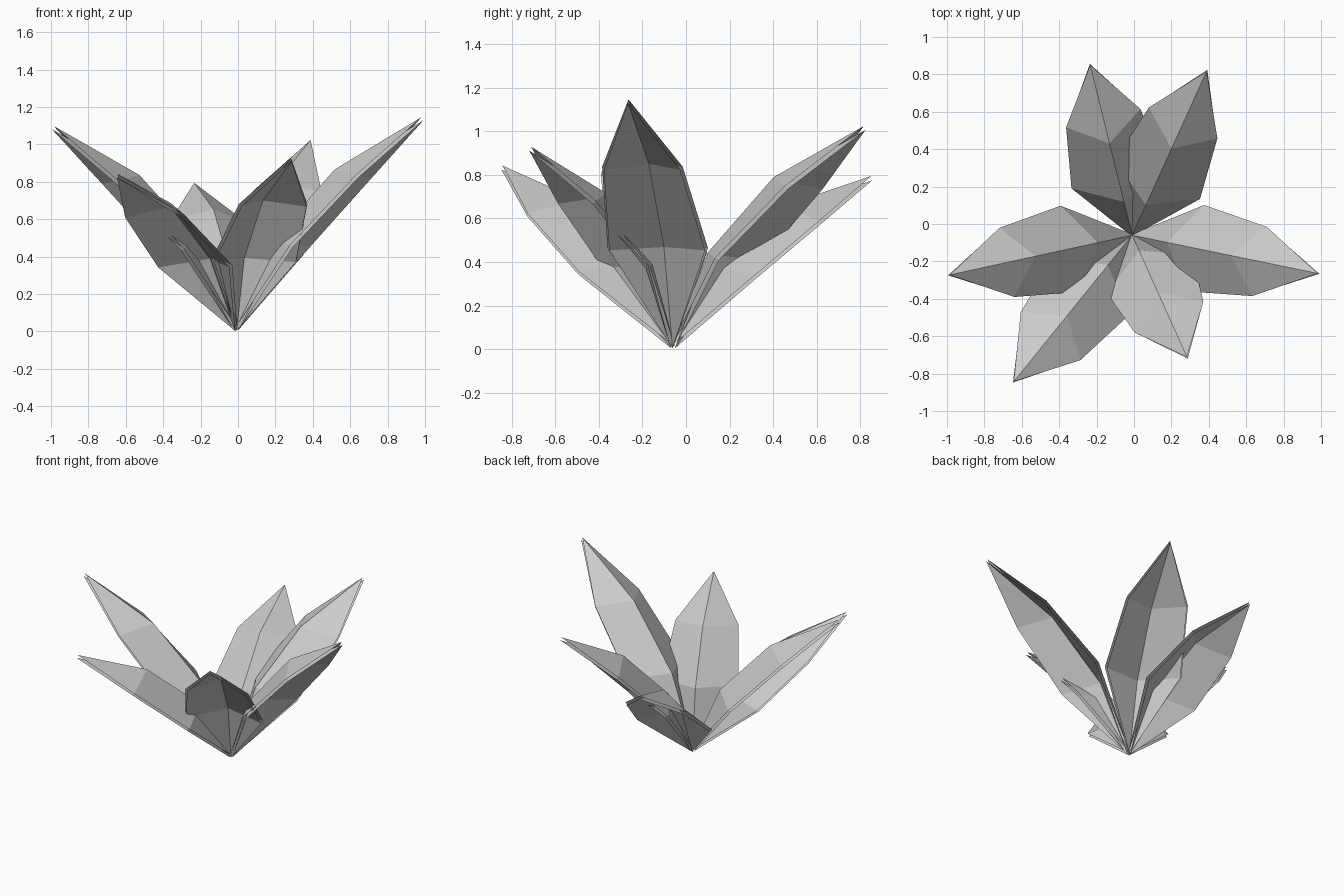
import bpy, bmesh
from mathutils import Vector

if "Cube" in bpy.data.objects:
    bpy.data.objects.remove(bpy.data.objects["Cube"], do_unlink=True)

# One plain grey for the whole plant
grey = bpy.data.materials.new("leaf_grey")
grey.use_nodes = True
colour = (0.6, 0.6, 0.6, 1)
grey.diffuse_color = colour
grey.node_tree.nodes["Principled BSDF"].inputs["Base Color"].default_value = colour

BASE = Vector((-0.01, -0.06, 0.008))

# Half a leaf: (fraction of the chord, sideways, raised)
SHAPE = {
    "base": (0, 0, 0),
    "rib_low": (0.315, 0, 0.165),
    "rib_high": (0.655, 0, 0.165),
    "tip": (1, 0, 0),
    "edge_low": (0.375, 1, 0.04),
    "edge_high": (0.71, 0.8, 0.03),
}
FACES = [
    ("base", "edge_low", "rib_low"),
    ("rib_low", "edge_low", "edge_high", "rib_high"),
    ("rib_high", "edge_high", "tip"),
]


def make_leaf(name, tip, half_width):
    """Folded leaf with an arched rib, running from the base to the tip."""
    chord = Vector(tip) - BASE
    along = chord.normalized()
    side = along.cross(Vector((0, 0, 1))).normalized()
    up = side.cross(along)
    bm = bmesh.new()
    for sign in (1, -1):
        verts = {key: bm.verts.new(BASE + chord * a + side * s * half_width * sign + up * n)
                 for key, (a, s, n) in SHAPE.items()}
        for keys in FACES:
            bm.faces.new([verts[k] for k in keys])
    bmesh.ops.remove_doubles(bm, verts=bm.verts[:], dist=0.0001)
    bmesh.ops.recalc_face_normals(bm, faces=bm.faces[:])
    if sum(f.normal.dot(up) for f in bm.faces) < 0:
        bmesh.ops.reverse_faces(bm, faces=bm.faces[:])
    mesh = bpy.data.meshes.new(name)
    bm.to_mesh(mesh)
    bm.free()
    mesh.materials.append(grey)
    leaf = bpy.data.objects.new(name, mesh)
    bpy.context.collection.objects.link(leaf)
    # Two thin skins, open along the rim
    skin = leaf.modifiers.new("skin", "SOLIDIFY")
    skin.thickness = 0.02
    skin.offset = 0
    skin.use_rim = False


# Six leaves fanning out from a single point
make_leaf("left_leaf", (0.987, -0.265, 1.138), 0.23)
make_leaf("right_leaf", (-0.99, -0.273, 1.09), 0.23)
make_leaf("back_left_leaf", (0.39, 0.82, 1.015), 0.245)
make_leaf("back_right_leaf", (-0.235, 0.853, 0.785), 0.25)
make_leaf("front_right_leaf", (-0.645, -0.845, 0.833), 0.25)
make_leaf("front_left_leaf", (0.285, -0.715, 0.92), 0.245)
